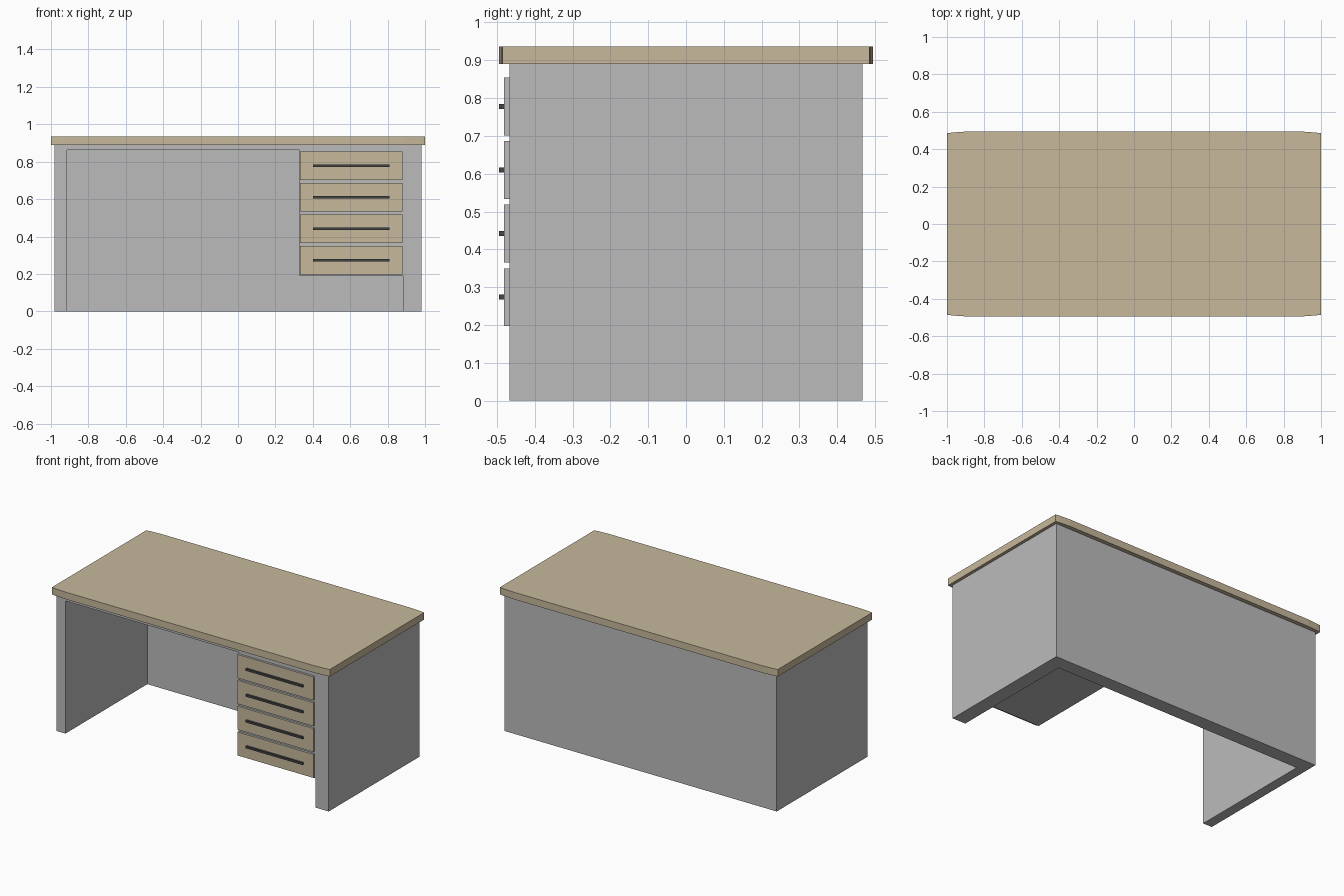
import bpy, bmesh
from mathutils import Vector

if "Cube" in bpy.data.objects:
    bpy.data.objects.remove(bpy.data.objects["Cube"])


def material(name, color):
    m = bpy.data.materials.new(name)
    m.diffuse_color = (*color, 1)
    m.use_nodes = True
    m.node_tree.nodes["Principled BSDF"].inputs["Base Color"].default_value = m.diffuse_color
    return m


GREY = material("grey panel", (0.50, 0.50, 0.50))
WOOD = material("light wood", (0.57, 0.48, 0.33))
DARK = material("dark metal", (0.06, 0.06, 0.065))


def prism(name, outline, lift, mats):
    """Extrude a closed outline of 3D points along the lift vector."""
    bm = bmesh.new()
    face = bm.faces.new([bm.verts.new(p) for p in outline])
    ext = bmesh.ops.extrude_face_region(bm, geom=[face])
    moved = [g for g in ext["geom"] if isinstance(g, bmesh.types.BMVert)]
    bmesh.ops.translate(bm, verts=moved, vec=Vector(lift))
    bmesh.ops.recalc_face_normals(bm, faces=bm.faces[:])
    mesh = bpy.data.meshes.new(name)
    bm.to_mesh(mesh)
    bm.free()
    obj = bpy.data.objects.new(name, mesh)
    bpy.context.collection.objects.link(obj)
    for m in mats:
        mesh.materials.append(m)
    return obj


def box(name, x0, x1, y0, y1, z0, z1, mats):
    outline = [(x0, y0, z0), (x1, y0, z0), (x1, y1, z0), (x0, y1, z0)]
    return prism(name, outline, (0, 0, z1 - z0), mats)


# Body: solid block with the knee space and the gap under the drawers cut out
body = box("desk_body", -0.98, 0.98, -0.467, 0.467, 0, 0.89, [GREY])
opening = [(-0.915, -0.1), (0.885, -0.1), (0.885, 0.19), (0.33, 0.19),
           (0.33, 0.863), (-0.915, 0.863)]
cutter = prism("opening_cutter", [(x, -0.6, z) for x, z in opening],
               (0, 0.975, 0), [GREY])
cutter.hide_render = True
cut = body.modifiers.new("opening", "BOOLEAN")
cut.operation = "DIFFERENCE"
cut.solver = "EXACT"
cut.object = cutter
bpy.context.view_layer.objects.active = body
bpy.ops.object.modifier_apply(modifier=cut.name)
bpy.data.objects.remove(cutter)

# Table top: long edges taper slightly towards the ends
edge = [(-1, 0.485), (-0.97, 0.489), (-0.9, 0.494),
        (0.9, 0.494), (0.97, 0.489), (1, 0.485)]
outline = edge + [(x, -y) for x, y in reversed(edge)]
prism("table_top", [(x, y, 0.89) for x, y in outline], (0, 0, 0.046), [WOOD])

# Four drawer fronts with wooden faces, grey rims and bar handles
for i in range(4):
    z = 0.197 + i * 0.168
    drawer = box(f"drawer_front_{i + 1}", 0.332, 0.879, -0.481, -0.467,
                 z, z + 0.153, [GREY, WOOD])
    for f in drawer.data.polygons:
        f.material_index = 1 if f.normal.y < -0.5 else 0
    box(f"drawer_handle_{i + 1}", 0.40, 0.81, -0.494, -0.481,
        z + 0.070, z + 0.083, [DARK])
